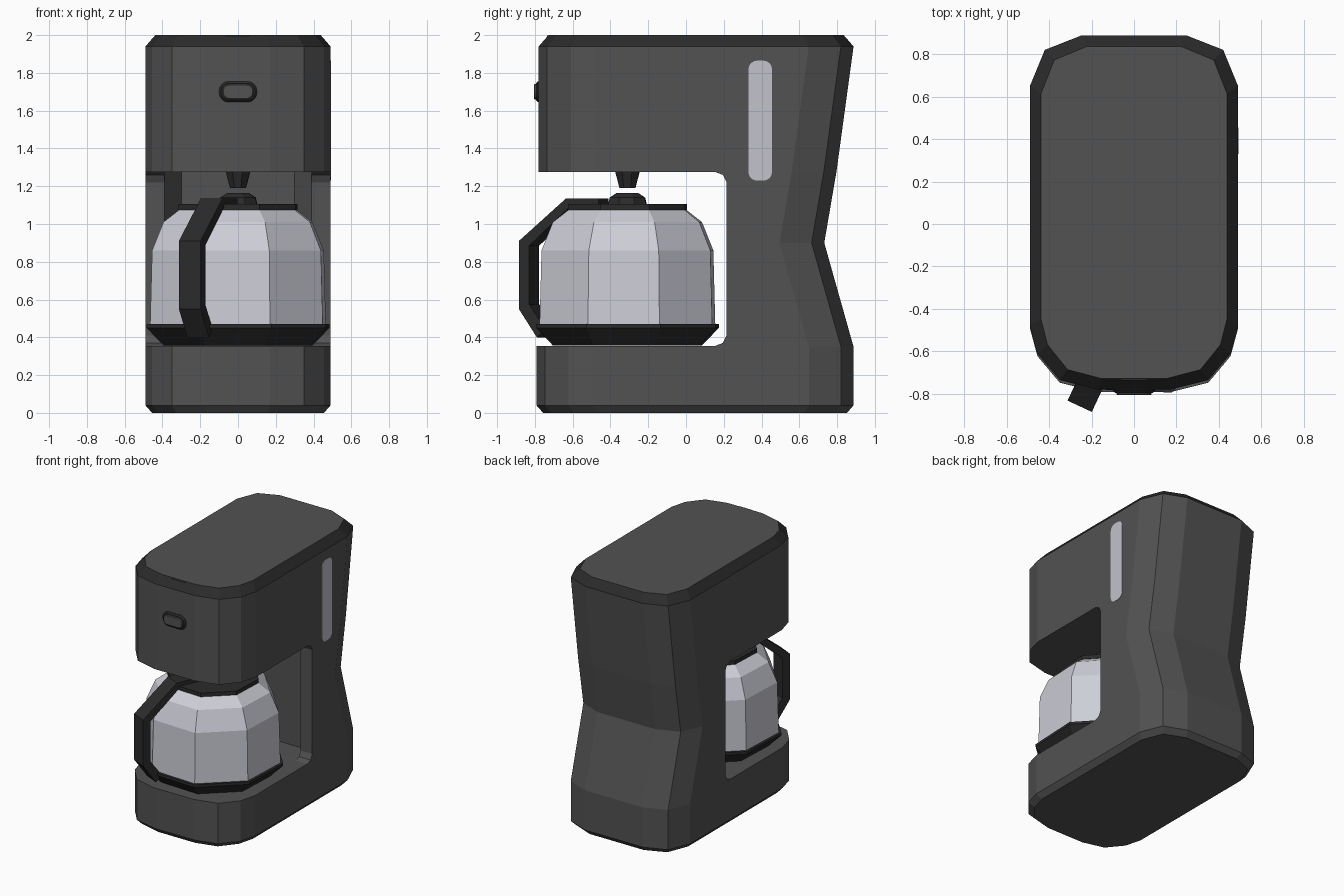
import bpy, bmesh, math
from mathutils import Vector

if "Cube" in bpy.data.objects:
    bpy.data.objects.remove(bpy.data.objects["Cube"])


def material(name, r, g, b):
    m = bpy.data.materials.new(name)
    m.diffuse_color = (r, g, b, 1)
    m.use_nodes = True
    m.node_tree.nodes["Principled BSDF"].inputs["Base Color"].default_value = m.diffuse_color
    return m


GREY = material("charcoal_plastic", 0.085, 0.085, 0.085)
BLACK = material("black_plastic", 0.024, 0.024, 0.024)
GLASS = material("pale_glass", 0.61, 0.62, 0.68)
CLEAR = material("water_window", 0.54, 0.54, 0.60)


def loft(name, rings, mats, rule=None):
    """Skin a list of equal-length closed rings and cap both ends."""
    bm = bmesh.new()
    vr = [[bm.verts.new(p) for p in ring] for ring in rings]
    n = len(vr[0])
    for k in range(len(vr) - 1):
        for i in range(n):
            j = (i + 1) % n
            f = bm.faces.new((vr[k][i], vr[k][j], vr[k + 1][j], vr[k + 1][i]))
            f.material_index = rule(k) if rule else 0
    bm.faces.new(vr[0][::-1])
    bm.faces.new(vr[-1])
    bmesh.ops.recalc_face_normals(bm, faces=bm.faces[:])
    me = bpy.data.meshes.new(name)
    bm.to_mesh(me)
    bm.free()
    for m in mats:
        me.materials.append(m)
    ob = bpy.data.objects.new(name, me)
    bpy.context.collection.objects.link(ob)
    return ob


def cut(ob, cutter):
    mod = ob.modifiers.new("cut", 'BOOLEAN')
    mod.operation = 'DIFFERENCE'
    mod.solver = 'EXACT'
    mod.object = cutter
    cutter.hide_render = True
    bpy.context.view_layer.objects.active = ob
    bpy.ops.object.modifier_apply(modifier=mod.name)
    bpy.data.objects.remove(cutter)


def rounded_rect(w, h, r, seg=4):
    pts = []
    for cx, cy, a0 in ((1, 1, 0), (-1, 1, 90), (-1, -1, 180), (1, -1, 270)):
        for s in range(seg + 1):
            a = math.radians(a0 + 90 * s / seg)
            pts.append((cx * (w / 2 - r) + r * math.cos(a),
                        cy * (h / 2 - r) + r * math.sin(a)))
    return pts


# Body: rounded footprint lofted upward, with a pinched back
half = [(0.17, -0.78), (0.35, -0.735), (0.455, -0.61), (0.49, -0.48),
        (0.49, 0.65), (0.42, 0.82), (0.25, 0.887)]
foot = half + [(-x, y) for x, y in reversed(half)]


def body_ring(z, inset, back, front):
    ring = []
    for x, y in foot:
        y += back if y > 0.5 else 0
        y += front if y < 0 else 0
        ring.append((x * (1 - inset / 0.49), 0.055 + (y - 0.055) * (1 - inset / 0.835), z))
    return ring


body = loft("body", [body_ring(*a) for a in (
    (0, 0.035, 0, -0.012), (0.04, 0, 0, -0.012), (0.35, 0, 0, -0.012),
    (0.9, 0, -0.155, 0), (1.28, 0, -0.09, 0), (1.94, 0, 0, 0), (2.0, 0.052, 0, 0))],
    [GREY, BLACK], lambda k: 1 if k == 5 else 0)

# Carafe bay with rounded inner corners, then a faceted recess in its back wall
bay = [(-1.2, 0.355), (0.155, 0.355), (0.195, 0.37), (0.215, 0.41),
       (0.215, 1.22), (0.195, 1.26), (0.155, 1.275), (-1.2, 1.275)]
cut(body, loft("bay_cutter", [[(x, y, z) for y, z in bay] for x in (-1, 1)], [GREY]))
recess = [(-0.39, 0.0), (0.39, 0.0), (0.39, 0.215), (0.30, 0.35), (-0.30, 0.35), (-0.39, 0.215)]
cut(body, loft("recess_cutter", [[(x, y, z) for x, y in recess] for z in (0.356, 1.274)], [GREY]))

# Lid tab at the front of the top
tab = [(-0.06, -0.735), (0.06, -0.735), (0.06, -0.715), (-0.06, -0.715)]
loft("lid_tab", [[(x, y, z) for x, y in tab] for z in (1.95, 1.998)], [GREY])

# Water level window on the right side
win = rounded_rect(0.125, 0.635, 0.045)
loft("water_window", [[(x, 0.393 + y, 1.547 + z) for y, z in win] for x in (0.486, 0.493)], [CLEAR])


# Power button with its bezel
def front_plate(name, w, h, r, y0, y1, chamfer, mat):
    rings = [[(x, y, 1.70 + z) for x, z in rounded_rect(w - c, h - c, r - c / 2)]
             for y, c in ((y0, 0), (y1 + chamfer / 2, 0), (y1, chamfer))]
    return loft(name, rings, [mat])


front_plate("button_bezel", 0.20, 0.11, 0.05, -0.77, -0.795, 0.02, BLACK)
front_plate("power_button", 0.165, 0.08, 0.036, -0.77, -0.806, 0.01, GREY)

# Carafe parts share one turned eight-sided section
CENTRE = Vector((0, -0.31, 0))


def turned(name, profile, mat, sides=8):
    rings = []
    for r, z in profile:
        angles = [math.radians(20 + 360 * i / sides) for i in range(sides)]
        rings.append([CENTRE + Vector((r * math.cos(a), r * math.sin(a), z)) for a in angles])
    return loft(name, rings, [mat])


turned("drip_nozzle", [(0.045, 1.19), (0.07, 1.28)], BLACK)
turned("carafe_base_band", [(0.42, 0.357), (0.515, 0.45), (0.515, 0.47)], BLACK)
turned("carafe_glass", [(0.495, 0.465), (0.484, 0.86), (0.42, 1.01), (0.325, 1.08)], GLASS)
turned("carafe_lid", [(0.335, 1.075), (0.335, 1.105)], BLACK)
turned("lid_knob", [(0.11, 1.10), (0.10, 1.14), (0.06, 1.165)], BLACK)

# Handle: rectangular section swept down a corner of the carafe
A = math.radians(245)
OUT = Vector((math.cos(A), math.sin(A), 0))
SIDE = Vector((-math.sin(A), math.cos(A), 0))
outer = [(0.14, 1.135), (0.33, 1.135), (0.605, 0.91), (0.605, 0.55), (0.50, 0.40)]
inner = [(0.14, 1.09), (0.31, 1.09), (0.545, 0.885), (0.545, 0.575), (0.45, 0.44)]
rings = []
for (ro, zo), (ri, zi) in zip(outer, inner):
    rings.append([CENTRE + OUT * r + SIDE * s + Vector((0, 0, z))
                  for r, z, s in ((ro, zo, -0.063), (ro, zo, 0.063), (ri, zi, 0.063), (ri, zi, -0.063))])
loft("carafe_handle", rings, [BLACK])
